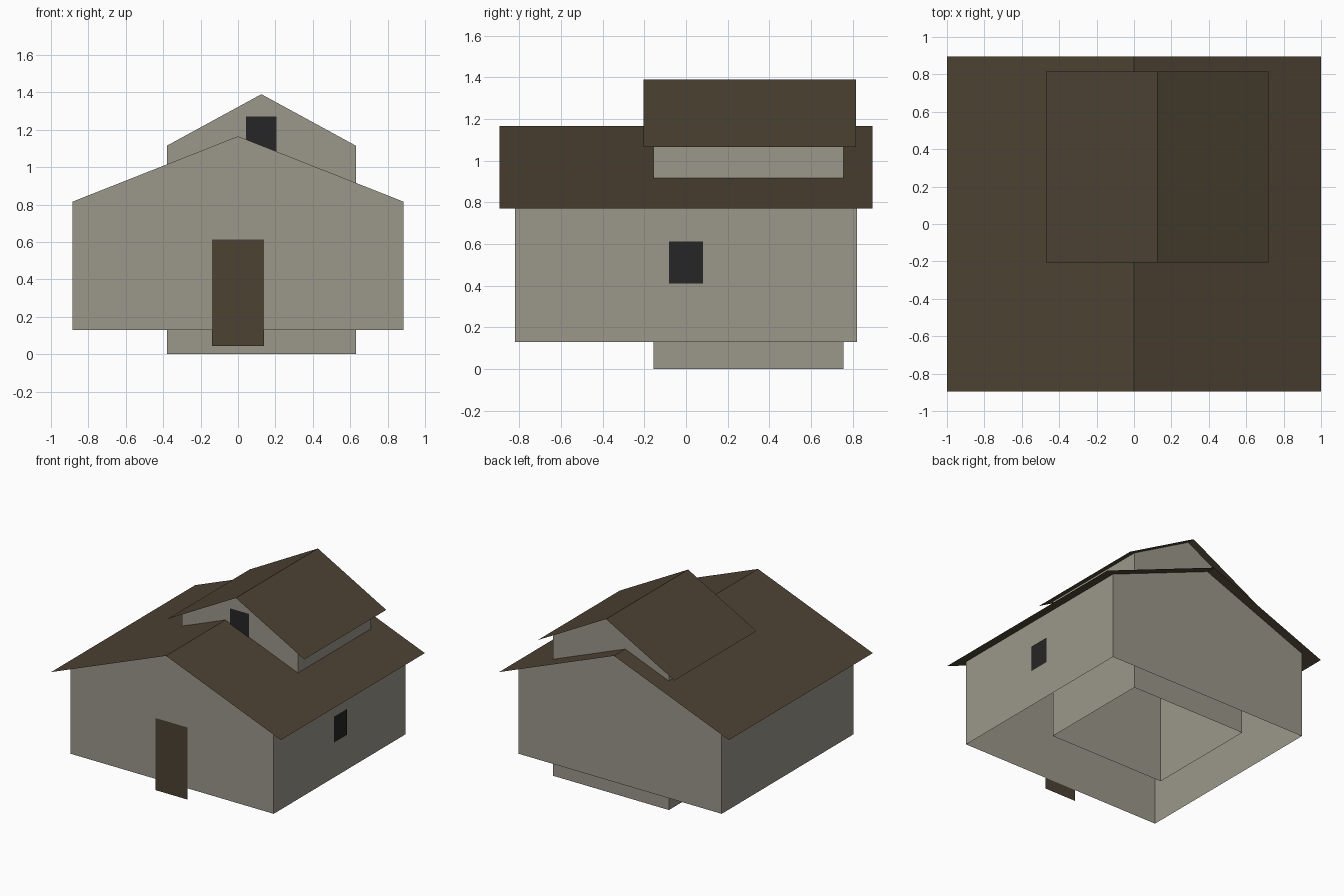
import bpy

cube = bpy.data.objects.get("Cube")
if cube:
    bpy.data.objects.remove(cube, do_unlink=True)


def material(name, r, g, b):
    m = bpy.data.materials.new(name)
    m.use_nodes = True
    m.diffuse_color = (r, g, b, 1)
    m.node_tree.nodes["Principled BSDF"].inputs["Base Color"].default_value = (r, g, b, 1)
    return m


wall_grey = material("warm grey plaster", 0.328, 0.309, 0.254)
brown = material("dark brown wood", 0.074, 0.055, 0.033)
black = material("dark glass", 0.019, 0.019, 0.019)


def sheet(name, verts, faces, mat):
    mesh = bpy.data.meshes.new(name)
    mesh.from_pydata(verts, [], faces)
    mesh.materials.append(mat)
    obj = bpy.data.objects.new(name, mesh)
    bpy.context.collection.objects.link(obj)
    return obj


def house(name, cx, half, y0, y1, base, ridge, slope, over, roof_y0, roof_y1):
    """Gabled walls open at the bottom, under a folded sheet roof."""
    eave = ridge - slope * half
    profile = [(cx - half, base), (cx + half, base), (cx + half, eave),
               (cx, ridge), (cx - half, eave)]
    verts = [(x, y, z) for y in (y0, y1) for x, z in profile]
    faces = [(0, 1, 2, 3, 4), (9, 8, 7, 6, 5),   # gable walls
             (1, 6, 7, 2), (5, 0, 4, 9)]         # side walls
    sheet(name + "_walls", verts, faces, wall_grey)

    low = ridge - slope * over
    line = [(cx - over, low), (cx, ridge), (cx + over, low)]
    verts = [(x, y, z) for y in (roof_y0, roof_y1) for x, z in line]
    sheet(name + "_roof", verts, [(0, 1, 4, 3), (1, 2, 5, 4)], brown)


# Main house and the taller narrow block running through it
house("main", 0, 0.885, -0.82, 0.82, 0.13, 1.165, 0.395, 1.0, -0.895, 0.895)
house("upper", 0.125, 0.505, -0.155, 0.755, 0, 1.39, 0.545, 0.595, -0.205, 0.815)


def front_panel(name, x0, x1, y, z0, z1, mat):
    sheet(name, [(x0, y, z0), (x1, y, z0), (x1, y, z1), (x0, y, z1)], [(0, 1, 2, 3)], mat)


# Door and windows
front_panel("front_door", -0.138, 0.138, -0.826, 0.045, 0.612, brown)
front_panel("upper_window", 0.043, 0.207, -0.161, 1.07, 1.27, black)
side = front_panel_x = 0.891
sheet("side_window", [(side, -0.082, 0.41), (side, 0.082, 0.41),
                      (side, 0.082, 0.612), (side, -0.082, 0.612)], [(0, 1, 2, 3)], black)
